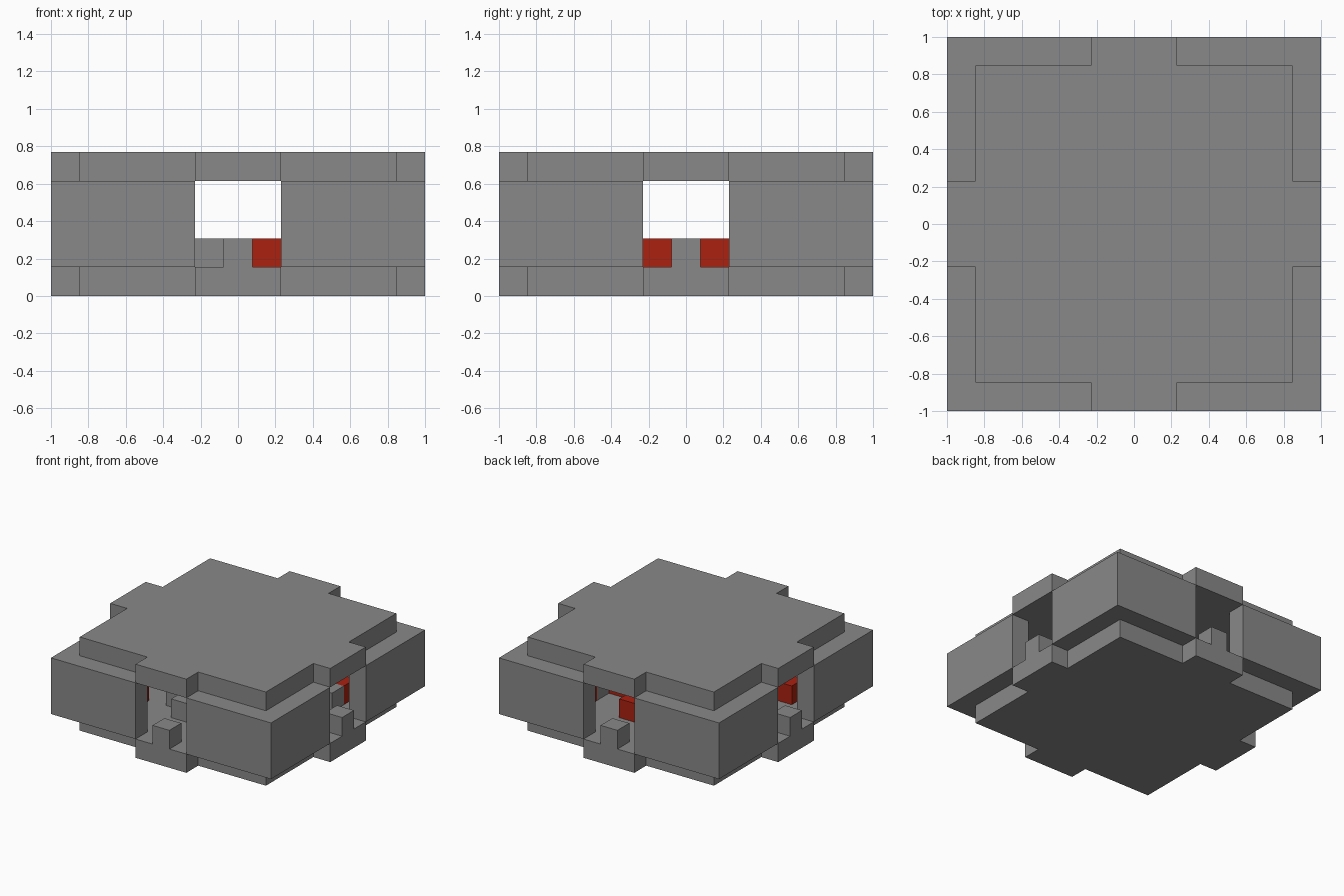
import bpy, bmesh

if "Cube" in bpy.data.objects:
    bpy.data.objects.remove(bpy.data.objects["Cube"], do_unlink=True)

U = 2 / 13  # one block of the layout grid


def material(name, rgb):
    m = bpy.data.materials.new(name)
    m.use_nodes = True
    m.diffuse_color = (*rgb, 1)
    m.node_tree.nodes["Principled BSDF"].inputs["Base Color"].default_value = (*rgb, 1)
    return m


stone = material("stone_grey", (0.25, 0.25, 0.25))
red = material("deep_red", (0.40, 0.015, 0.005))


def prism(name, outline, low, high, mat):
    """Extrude a flat outline, in grid units, between two heights."""
    bm = bmesh.new()
    face = bm.faces.new([bm.verts.new((x * U, y * U, low * U)) for x, y in outline])
    top = bmesh.ops.extrude_face_region(bm, geom=[face])["geom"]
    verts = [v for v in top if isinstance(v, bmesh.types.BMVert)]
    bmesh.ops.translate(bm, verts=verts, vec=(0, 0, (high - low) * U))
    bmesh.ops.recalc_face_normals(bm, faces=bm.faces)
    mesh = bpy.data.meshes.new(name)
    bm.to_mesh(mesh)
    bm.free()
    mesh.materials.append(mat)
    obj = bpy.data.objects.new(name, mesh)
    bpy.context.collection.objects.link(obj)
    return obj


def block(name, x, y, mat):
    """A single cube standing on the floor."""
    h = 0.5
    square = [(x - h, y - h), (x + h, y - h), (x + h, y + h), (x - h, y + h)]
    return prism(name, square, 1, 2, mat)


# Floor and roof: a square with a central tab on each side
edge, core, gap = 6.5, 5.5, 1.5
quarter = [(edge, -gap), (edge, gap), (core, gap), (core, core), (gap, core)]
slab = []
for turn in range(4):
    slab += quarter
    quarter = [(-y, x) for x, y in quarter]
prism("floor_slab", slab, 0, 1, stone)
prism("roof_slab", slab, 4, 5, stone)

# Corner walls: L-shaped, mirrored to four corners
ell = [(gap, core), (gap, edge), (edge, edge), (edge, gap), (core, gap), (core, core)]
for side, sx in (("right", -1), ("left", 1)):
    for end, sy in (("front", -1), ("back", 1)):
        prism(f"{end}_{side}_corner_wall", [(x * sx, y * sy) for x, y in ell], 1, 4, stone)

# Post in the middle of each doorway
for name, x, y in (("front", 0, -6), ("back", 0, 6), ("left", 6, 0), ("right", -6, 0)):
    block(f"{name}_door_post", x, y, stone)

# Loose blocks inside the room
for x, y in ((-1, -3), (-2, -2), (4, 2)):
    block("grey_inner_block", x, y, stone)
for x, y in ((1, 3), (1, -3), (3, 1), (3, -1), (4, 3), (-4, -3)):
    block("red_inner_block", x, y, red)
